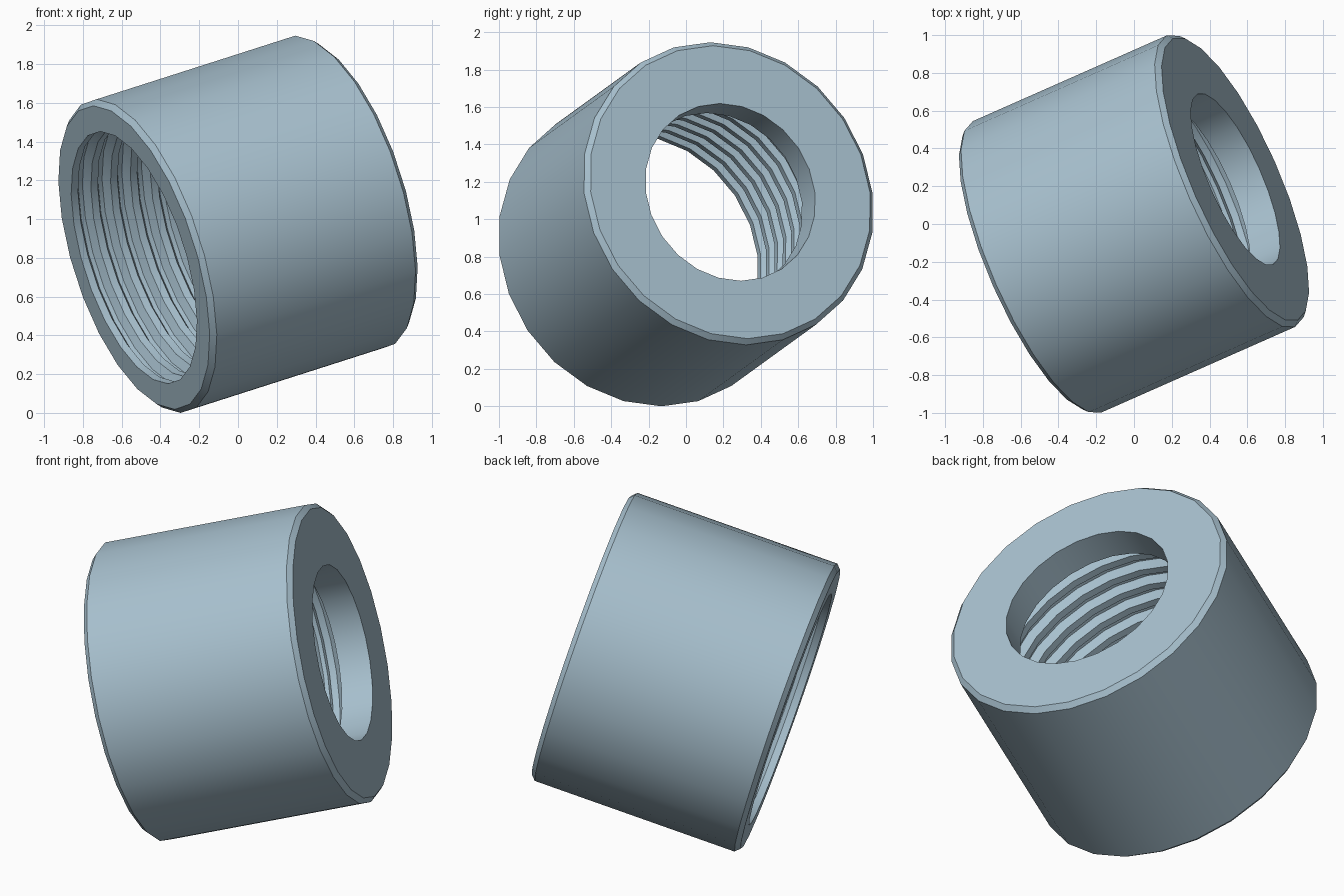
import bpy, bmesh, math
from mathutils import Vector, Matrix

if "Cube" in bpy.data.objects:
    bpy.data.objects.remove(bpy.data.objects["Cube"])

SEG = 24                                   # sides of the turned part
AXIS = Vector((0.878, 0.388, 0.281)).normalized()
HALF, R, CH = 0.611, 0.843, 0.027          # half length, outer radius, chamfer
BORE, BORE_DEPTH = 0.494, 0.18             # smooth hole in the far end
CREST, DEPTH, TURNS = 0.678, 0.045, 9      # internal thread

# Closed profile as (radius, position along the axis)
profile = [(BORE, HALF), (R - CH, HALF), (R, HALF - CH),
           (R, -HALF + CH), (R - CH, -HALF)]
pitch = (2 * HALF - BORE_DEPTH) / TURNS
for i in range(TURNS):                     # thread grooves, open end inward
    s = -HALF + i * pitch
    profile += [(CREST, s), (CREST, s + 0.35 * pitch),
                (CREST + DEPTH, s + 0.57 * pitch), (CREST + DEPTH, s + 0.78 * pitch)]
step = HALF - BORE_DEPTH
profile += [(CREST, step), (BORE, step)]

# Frame with the cross-section's first corner at its highest point
up = (Vector((0, 0, 1)) - AXIS * AXIS.z).normalized()
side = AXIS.cross(up)

# Turn the profile around the axis
bm = bmesh.new()
rings = []
for k in range(SEG):
    a = 2 * math.pi * k / SEG
    radial = up * math.cos(a) + side * math.sin(a)
    rings.append([bm.verts.new(radial * r + AXIS * t) for r, t in profile])
n = len(profile)
for k in range(SEG):
    a, b = rings[k], rings[(k + 1) % SEG]
    for j in range(n):
        m = (j + 1) % n
        bm.faces.new((a[j], a[m], b[m], b[j]))
bmesh.ops.recalc_face_normals(bm, faces=bm.faces)
low = min(v.co.z for v in bm.verts)
bmesh.ops.translate(bm, verts=bm.verts, vec=(0, 0, -low))   # stand on the floor

mesh = bpy.data.meshes.new("threaded_collar")
bm.to_mesh(mesh)
bm.free()
collar = bpy.data.objects.new("threaded_collar", mesh)
bpy.context.collection.objects.link(collar)

# Single blue-grey colour
mat = bpy.data.materials.new("blue_grey")
mat.diffuse_color = (0.39, 0.53, 0.62, 1)
mat.use_nodes = True
mat.node_tree.nodes["Principled BSDF"].inputs["Base Color"].default_value = mat.diffuse_color
mesh.materials.append(mat)

bpy.context.view_layer.objects.active = collar
collar.select_set(True)
bpy.ops.object.shade_smooth_by_angle(angle=math.radians(25))
